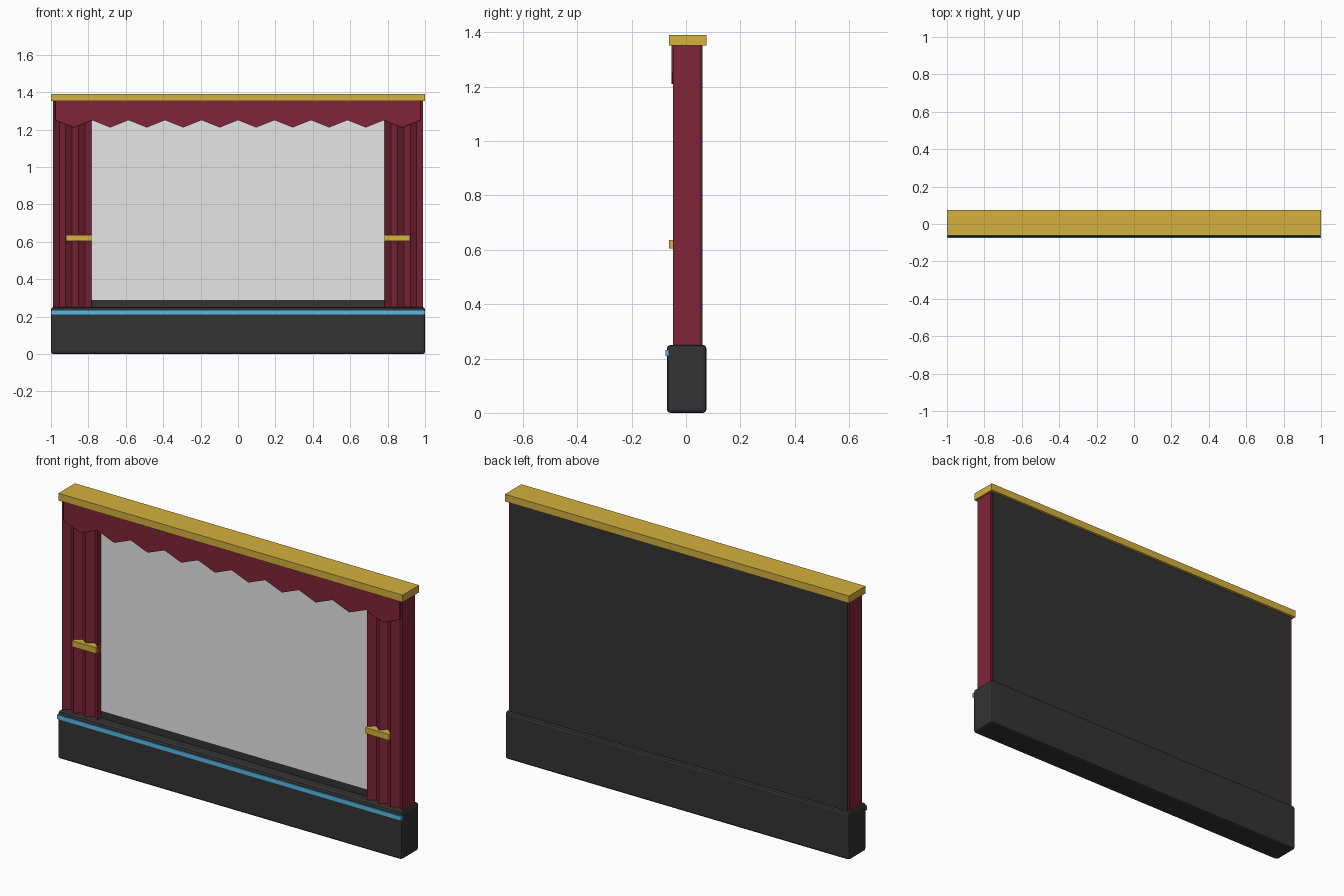
import bpy
import bmesh
from mathutils import Vector

if "Cube" in bpy.data.objects:
    bpy.data.objects.remove(bpy.data.objects["Cube"])


def material(name, rgb):
    """Flat material from display values, stored as linear."""
    colour = [((c / 255 + 0.055) / 1.055) ** 2.4 for c in rgb] + [1.0]
    mat = bpy.data.materials.new(name)
    mat.use_nodes = True
    mat.diffuse_color = colour
    mat.node_tree.nodes["Principled BSDF"].inputs["Base Color"].default_value = colour
    return mat


charcoal = material("charcoal", (51, 51, 51))
gold = material("gold", (212, 177, 62))
burgundy = material("burgundy", (128, 37, 57))
sky_blue = material("sky blue", (88, 193, 238))
screen_grey = material("screen grey", (230, 230, 230))


def prism(name, outline, offset, mat):
    """Extrude a flat closed outline along offset."""
    bm = bmesh.new()
    face = bm.faces.new([bm.verts.new(p) for p in outline])
    extruded = bmesh.ops.extrude_face_region(bm, geom=[face], use_keep_orig=True)
    moved = [g for g in extruded["geom"] if isinstance(g, bmesh.types.BMVert)]
    bmesh.ops.translate(bm, verts=moved, vec=Vector(offset))
    bmesh.ops.recalc_face_normals(bm, faces=bm.faces)
    mesh = bpy.data.meshes.new(name)
    bm.to_mesh(mesh)
    bm.free()
    mesh.materials.append(mat)
    obj = bpy.data.objects.new(name, mesh)
    bpy.context.collection.objects.link(obj)
    return obj


def box(name, x, y, z, mat):
    """Box from (low, high) ranges on each axis."""
    outline = [(x[0], y[0], z[0]), (x[1], y[0], z[0]),
               (x[1], y[1], z[0]), (x[0], y[1], z[0])]
    return prism(name, outline, (0, 0, z[1] - z[0]), mat)


# Stage base with softened edges, and its light strip
base = box("stage_base", (-1, 1), (-0.07, 0.075), (0, 0.25), charcoal)
bevel = base.modifiers.new("Bevel", "BEVEL")
bevel.width = 0.012
bevel.segments = 2
box("light_strip", (-1, 1), (-0.075, -0.065), (0.21, 0.232), sky_blue)

# Back panel and screen
box("back_panel", (-0.98, 0.98), (-0.015, 0.06), (0.24, 1.355), charcoal)
box("screen", (-0.8, 0.8), (-0.02, -0.014), (0.29, 1.353), screen_grey)

# Pleated side curtains with tie bands
OUTER, INNER, FOLDS = 0.99, 0.783, 6
for side, sign in (("left", 1), ("right", -1)):
    step = (OUTER - INNER) / FOLDS
    outline = [(sign * (OUTER - i * step), -0.02 if i % 2 else -0.048, 0.245)
               for i in range(FOLDS + 1)]
    outline += [(sign * INNER, 0.055, 0.245), (sign * OUTER, 0.055, 0.245)]
    prism(side + "_curtain", outline, (0, 0, 1.11), burgundy)
    ends = sorted((sign * INNER, sign * 0.92))
    box(side + "_curtain_tie", ends, (-0.062, -0.018), (0.605, 0.637), gold)

# Zigzag valance
TEETH, HALF = 10, 0.976
points = [(-HALF + i * HALF / TEETH, -0.053, 1.211 if i % 2 else 1.25)
          for i in range(2 * TEETH + 1)]
points += [(HALF, -0.053, 1.355), (-HALF, -0.053, 1.355)]
prism("valance", points, (0, 0.013, 0), burgundy)

# Top cornice
box("cornice", (-1, 1), (-0.062, 0.075), (1.352, 1.39), gold)
